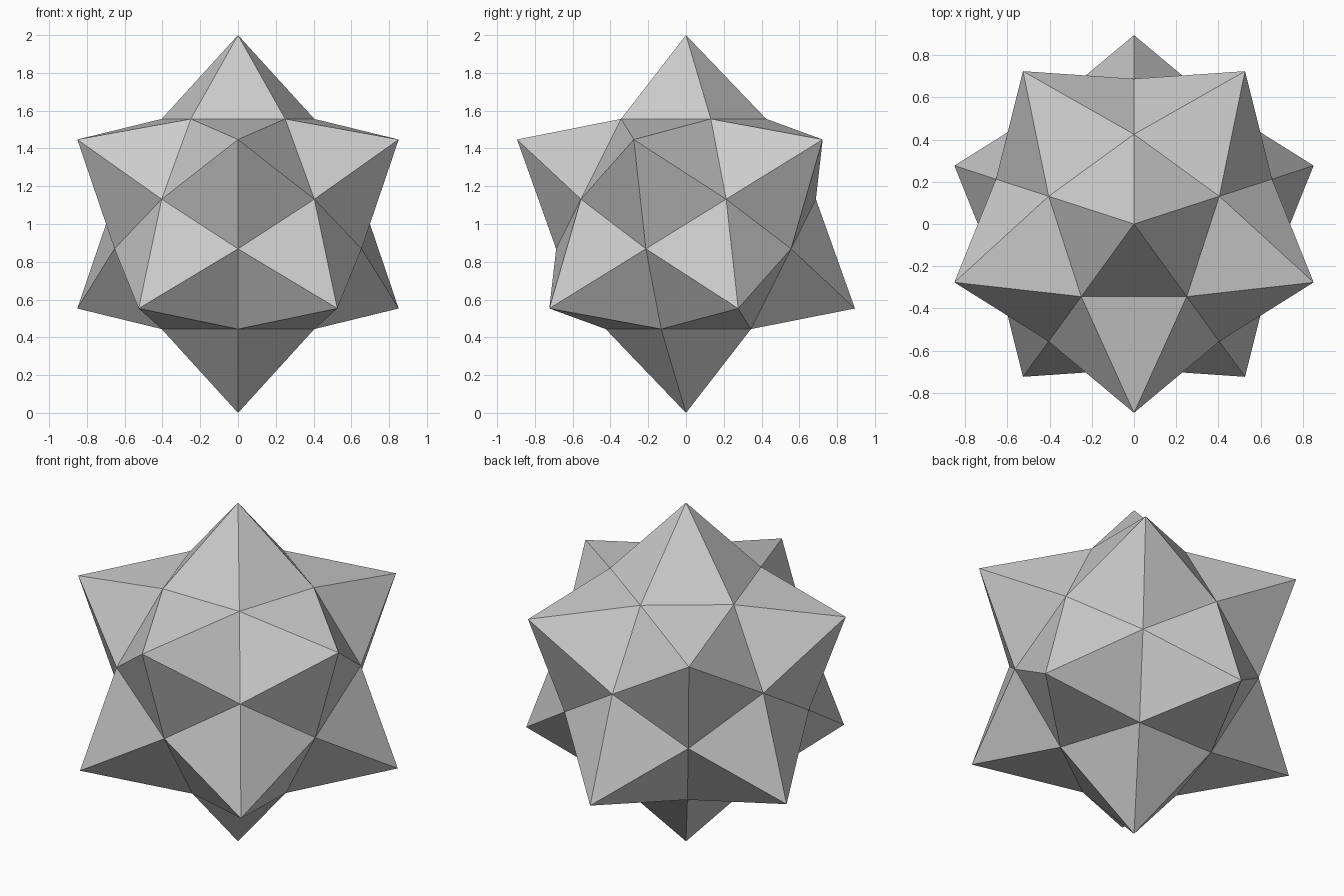
import bpy
import bmesh
import math
from mathutils import Matrix

CORE_RADIUS = 0.70   # corners of the inner twelve-sided core
TIP_RADIUS = 1.0     # points of the spikes

cube = bpy.data.objects.get("Cube")
if cube:
    bpy.data.objects.remove(cube, do_unlink=True)

# Single grey material
grey = bpy.data.materials.new("plain grey")
grey.use_nodes = True
colour = (0.6, 0.6, 0.6, 1)
grey.diffuse_color = colour
grey.node_tree.nodes["Principled BSDF"].inputs["Base Color"].default_value = colour

# Icosahedron gives the directions of the core corners
ico = bmesh.new()
bmesh.ops.create_icosphere(ico, subdivisions=1, radius=1,
                           matrix=Matrix.Rotation(-math.pi / 2, 4, "Z"))
corners = [f.calc_center_median().normalized() * CORE_RADIUS for f in ico.faces]
ico.free()

# Pentagonal core: hull of the corners, with flat triangles merged
bm = bmesh.new()
for co in corners:
    bm.verts.new(co)
bmesh.ops.convex_hull(bm, input=bm.verts[:])
bmesh.ops.dissolve_limit(bm, angle_limit=math.radians(5),
                         verts=bm.verts[:], edges=bm.edges[:])
bmesh.ops.recalc_face_normals(bm, faces=bm.faces[:])

# Spikes: a raised point on every pentagon
tips = bmesh.ops.poke(bm, faces=bm.faces[:])["verts"]
for v in tips:
    v.co = v.co.normalized() * TIP_RADIUS
bmesh.ops.translate(bm, verts=bm.verts[:], vec=(0, 0, TIP_RADIUS))
bmesh.ops.recalc_face_normals(bm, faces=bm.faces[:])

mesh = bpy.data.meshes.new("spiked_star")
bm.to_mesh(mesh)
bm.free()
mesh.materials.append(grey)
star = bpy.data.objects.new("spiked_star", mesh)
bpy.context.collection.objects.link(star)
